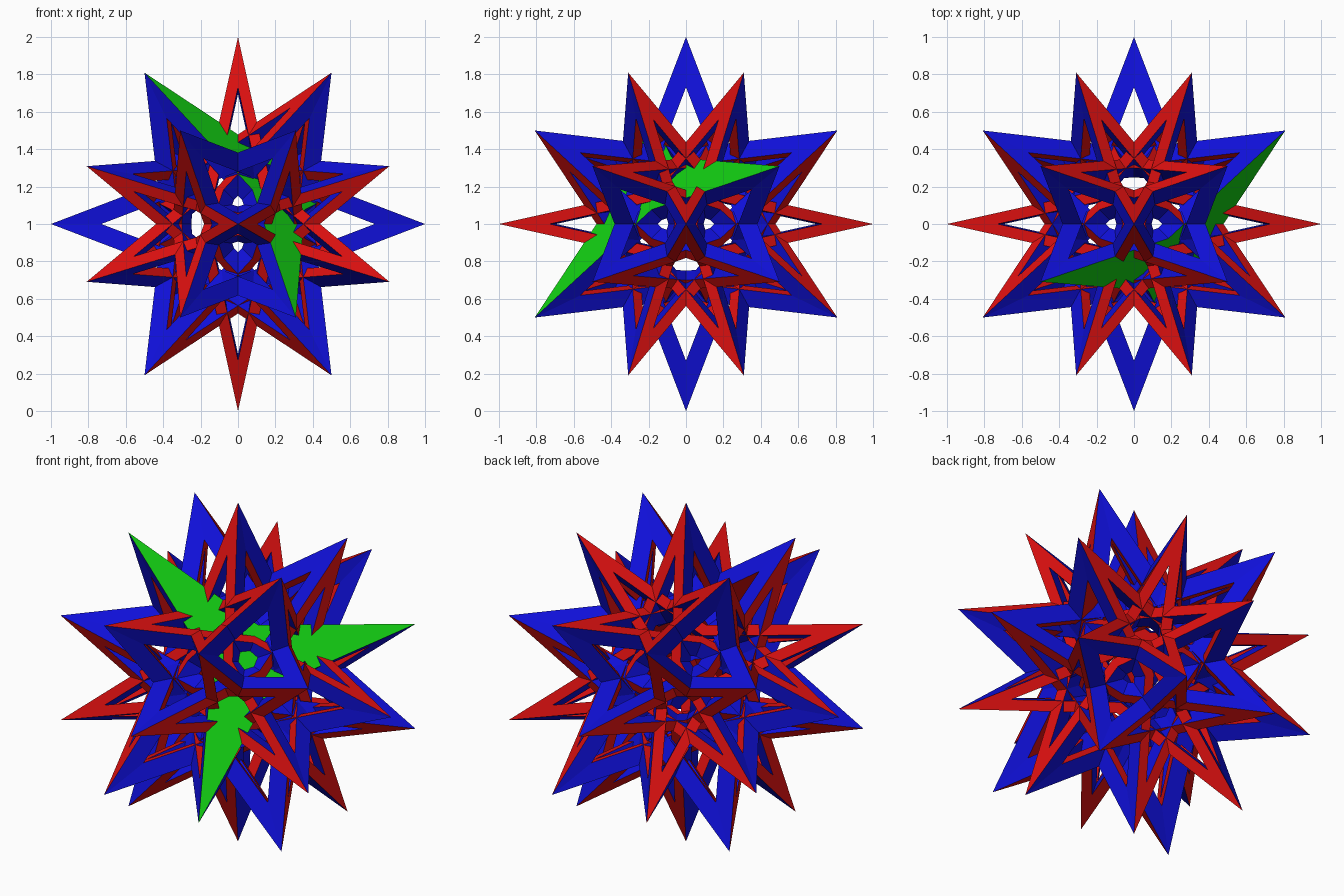
import bpy, bmesh, math
from mathutils import Vector

cube = bpy.data.objects.get("Cube")
if cube:
    bpy.data.objects.remove(cube, do_unlink=True)

PHI = (1 + math.sqrt(5)) / 2
THICK = 0.096      # plate thickness
NOTCH = 0.20       # radius of the concave corners
HOLE = 0.69        # size of the window relative to the outline
LIFT = Vector((0, 0, 1))


def material(name, rgb):
    m = bpy.data.materials.new(name)
    m.use_nodes = True
    m.diffuse_color = (*rgb, 1)
    m.node_tree.nodes["Principled BSDF"].inputs["Base Color"].default_value = (*rgb, 1)
    return m


RED = material("red", (0.70, 0.005, 0.005))
BLUE = material("blue", (0.005, 0.005, 0.70))
GREEN = material("green", (0.006, 0.60, 0.006))


def cyclic(a, b, c):
    """All sign changes and cyclic shifts of a triple, without repeats."""
    found = []
    for sx in (1, -1):
        for sy in (1, -1):
            for sz in (1, -1):
                p = (a * sx, b * sy, c * sz)
                for k in range(3):
                    v = Vector(p[k:] + p[:k])
                    if all((v - w).length > 1e-4 for w in found):
                        found.append(v)
    return found


# Spike tips: 30 two-fold directions; plate normals: 20 three-fold directions
tips = cyclic(0, 0, 1) + cyclic(PHI / 2, 0.5, 0.5 / PHI)
normals = [v.normalized() for v in cyclic(1, 1, 1) + cyclic(0, PHI, 1 / PHI)]
DIST = 1 / (PHI * math.sqrt(3))


def star_plate(name, n, solid):
    """Three-pointed plate, mitred at each tip against its partner plate."""
    t = [v for v in tips if abs(v.dot(n) - DIST) < 1e-3]
    if (t[1] - t[0]).cross(t[2] - t[0]).dot(n) < 0:
        t[1], t[2] = t[2], t[1]
    centre = n * DIST
    outline = []
    for i in range(3):
        outline.append(t[i])
        outline.append(centre - (t[(i + 2) % 3] - centre).normalized() * NOTCH)

    bm = bmesh.new()

    def ring(scale, depth):
        return [bm.verts.new(centre + (p - centre) * scale - n * depth) for p in outline]

    def face(verts, mat):
        bm.faces.new(verts).material_index = mat

    front, back = ring(1, 0), ring(1, THICK)
    if solid:
        mid_f = bm.verts.new(centre)
        mid_b = bm.verts.new(centre - n * THICK)
    else:
        hole_f, hole_b = ring(HOLE, 0), ring(HOLE, THICK)
    for i in range(6):
        j = (i + 1) % 6
        face((front[j], front[i], back[i], back[j]), 1)              # outer wall
        if solid:
            face((front[i], front[j], mid_f), 2)
            face((back[j], back[i], mid_b), 0)
        else:
            face((front[i], front[j], hole_f[j], hole_f[i]), 0)
            face((back[j], back[i], hole_b[i], hole_b[j]), 0)
            face((hole_f[i], hole_f[j], hole_b[j], hole_b[i]), 1)    # window wall
    # Mitre cuts
    for tip in t:
        q = n - tip * n.dot(tip)
        bmesh.ops.bisect_plane(bm, geom=bm.verts[:] + bm.edges[:] + bm.faces[:],
                               dist=1e-5, plane_co=tip, plane_no=q, clear_inner=True)
    # Stand on the ground
    bmesh.ops.translate(bm, verts=bm.verts[:], vec=LIFT)
    me = bpy.data.meshes.new(name)
    bm.to_mesh(me)
    bm.free()
    for m in (RED, BLUE, GREEN):
        me.materials.append(m)
    bpy.context.collection.objects.link(bpy.data.objects.new(name, me))


# One plate is solid green, the other nineteen are open frames
special = Vector((1, -1, 1)).normalized()
for i, n in enumerate(normals):
    solid = n.dot(special) > 0.999
    star_plate("solid_star_plate" if solid else f"star_frame_{i + 1}", n, solid)
